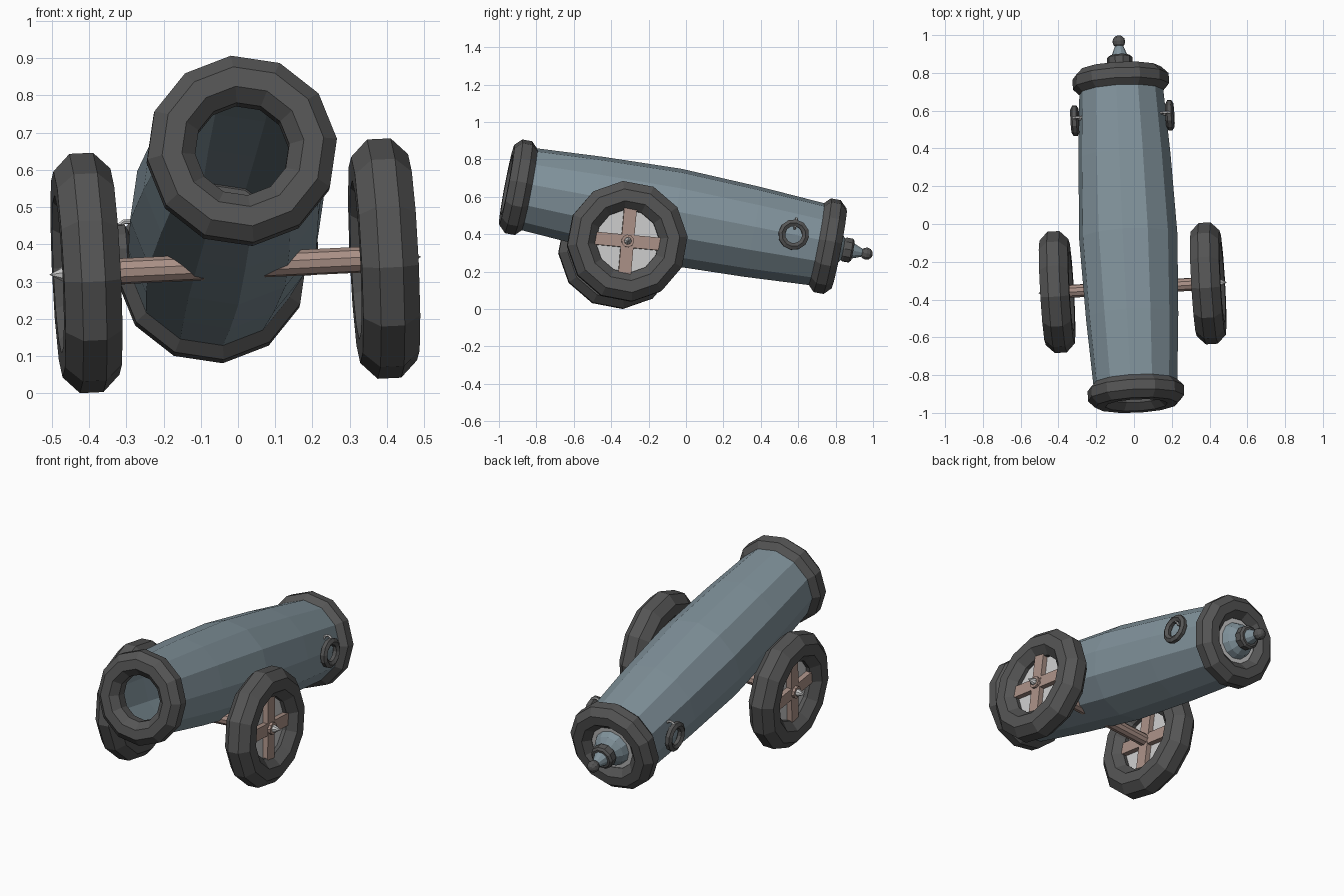
import bpy, bmesh
from math import sin, cos, tau, radians
from mathutils import Vector, Matrix

if "Cube" in bpy.data.objects:
    bpy.data.objects.remove(bpy.data.objects["Cube"])

# Cannon frame: Y runs from muzzle to breech, X along the axle
Y = Vector((-0.08, 1.65, -0.315)).normalized()
X = Vector((0.8, 0.055, 0.037))
X = (X - Y * X.dot(Y)).normalized()
Z = X.cross(Y)
FRAME = Matrix.Translation((-0.03, -0.07, 0.5025)) @ Matrix((X, Y, Z)).transposed().to_4x4()
parts = []


def material(name, rgb):
    m = bpy.data.materials.new(name)
    m.diffuse_color = (*rgb, 1)
    m.use_nodes = True
    m.node_tree.nodes["Principled BSDF"].inputs["Base Color"].default_value = m.diffuse_color
    return m


IRON = material("dark_iron", (0.09, 0.09, 0.09))
STEEL = material("blue_steel", (0.22, 0.29, 0.33))
WOOD = material("wood", (0.40, 0.28, 0.24))


def finish(name, bm, mat, fix_normals=True):
    bmesh.ops.remove_doubles(bm, verts=bm.verts, dist=1e-5)
    if fix_normals:
        bmesh.ops.recalc_face_normals(bm, faces=bm.faces)
    me = bpy.data.meshes.new(name)
    bm.to_mesh(me)
    bm.free()
    me.transform(FRAME)
    if mat:
        me.materials.append(mat)
    ob = bpy.data.objects.new(name, me)
    bpy.context.collection.objects.link(ob)
    parts.append(ob)


def revolve(name, profile, mat, axis="y", center=(0, 0, 0), segs=12, phase=0.0, closed=False):
    """Spin (along, radius) points around an axis."""
    bm = bmesh.new()
    c = Vector(center)
    rows = []
    for s, r in profile:
        row = []
        for i in range(segs):
            a = tau * i / segs + radians(phase)
            u, v = r * cos(a), r * sin(a)
            row.append(bm.verts.new(c + Vector((u, s, v) if axis == "y" else (s, u, v) if axis == "x" else (u, v, s))))
        rows.append(row)
    n = len(rows)
    for j in range(n if closed else n - 1):
        a, b = rows[j], rows[(j + 1) % n]
        for i in range(segs):
            k = (i + 1) % segs
            bm.faces.new((a[i], a[k], b[k], b[i]))
    finish(name, bm, mat)


def torus(name, major, minor, mat, axis, center, segs=12, sides=8, phase=0.0):
    prof = [(minor * sin(tau * (i + .5) / sides), major + minor * cos(tau * (i + .5) / sides))
            for i in range(sides)]
    revolve(name, prof, mat, axis, center, segs, phase, True)


def box(name, size, center, tilt, mat):
    bm = bmesh.new()
    bmesh.ops.create_cube(bm, size=1, matrix=Matrix.Translation(center)
                          @ Matrix.Rotation(radians(tilt), 4, "X") @ Matrix.Diagonal((*size, 1)))
    finish(name, bm, mat)


# Barrel: open hollow tube with a slight belly
revolve("barrel", [(-.85, .220), (-.43, .246), (0, .262), (.43, .246), (.85, .220)], STEEL, phase=3.5)
torus("muzzle_ring", .192, .070, IRON, "y", (0, -.841, 0), phase=3.5)
torus("breech_ring", .192, .070, IRON, "y", (0, .841, 0), phase=3.5)

# Breech cap and knob
revolve("breech_plate", [(.84, .19), (.865, .18), (.865, 0)], None)
revolve("knob_base", [(.86, .105), (.90, .09), (.935, .05), (.935, 0)], STEEL)
revolve("knob_collar", [(.925, 0), (.925, .06), (.935, .067), (.97, .067), (.98, .055), (.98, 0)], IRON, segs=10)
revolve("knob_neck", [(.975, .045), (1.04, .018)], STEEL, segs=10)
revolve("knob_ball", [(1.055 - .034 * cos(tau * i / 12), .034 * sin(tau * i / 12)) for i in range(7)],
        IRON, segs=10)

# Axle through the lower barrel
AY, AZ = -.235, -.199
revolve("axle", [(-.44, 0), (-.44, .035), (.44, .035), (.44, 0)], WOOD, "x", (0, AY, AZ), 10)

for side, s in (("left", -1), ("right", 1)):
    # Wheel: tyre, backing disc, crossed spokes, hub and pointed cap
    w = (s * .401, AY, AZ)
    torus(side + "_tyre", .246, .083, IRON, "x", w, phase=15)
    revolve(side + "_wheel_disc", [(-.01, 0), (-.01, .19), (.01, .19), (.01, 0)], None, "x", w, phase=15)
    box(side + "_spoke_upright", (.08, .068, .37), w, 5.5, WOOD)
    box(side + "_spoke_level", (.078, .37, .068), w, 5.5, WOOD)
    revolve(side + "_hub", [(s * .03, .034), (s * .055, .034), (s * .055, 0)], WOOD, "x", w, 10)
    revolve(side + "_hub_cap", [(s * .05, .02), (s * .065, .02), (s * .1, 0)], None, "x", w, 8)
    # Lifting ring hanging from a staple
    torus(side + "_lifting_ring", .064, .021, IRON, "x", (s * .252, .641, .012), sides=6)
    torus(side + "_staple", .028, .007, None, "y", (s * .232, .641, .074), segs=10, sides=6)

# Settle on the ground
low = min(v.co.z for o in parts for v in o.data.vertices)
for o in parts:
    o.data.transform(Matrix.Translation((0, 0, -low)))
